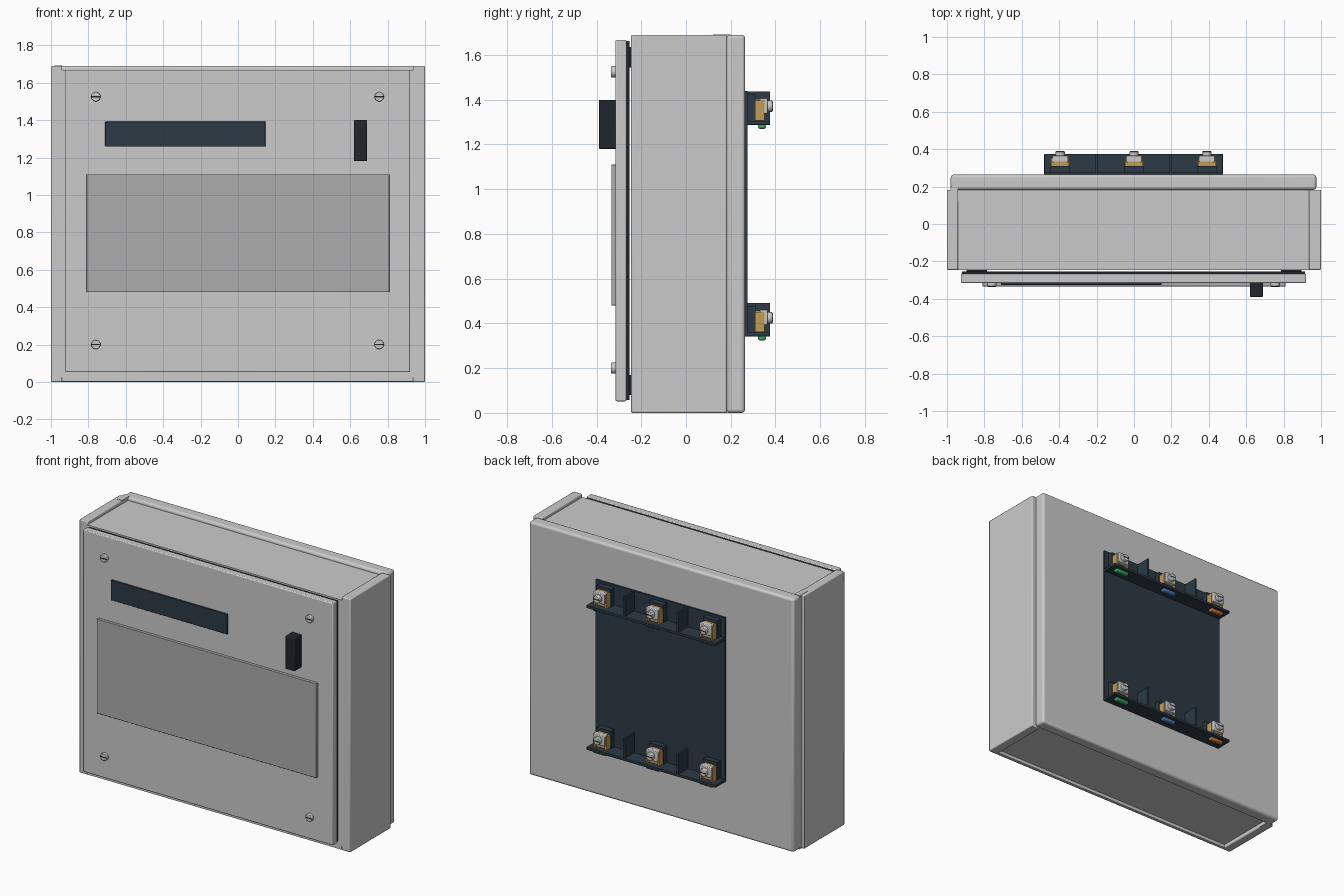
import bpy, bmesh, math
from mathutils import Matrix

if "Cube" in bpy.data.objects:
    bpy.data.objects.remove(bpy.data.objects["Cube"])


def mat(name, r, g, b):
    m = bpy.data.materials.new(name)
    m.diffuse_color = (r, g, b, 1)
    m.use_nodes = True
    m.node_tree.nodes["Principled BSDF"].inputs["Base Color"].default_value = m.diffuse_color
    return m


NAVY = mat("navy", 0.025, 0.042, 0.058)
BLACK = mat("black", 0.015, 0.018, 0.024)
PANEL = mat("panel_grey", 0.42, 0.42, 0.42)
BRASS = mat("brass", 0.55, 0.33, 0.08)
GREEN = mat("green", 0.03, 0.4, 0.12)
BLUE = mat("blue", 0.06, 0.2, 0.5)
ORANGE = mat("orange", 0.55, 0.17, 0.04)


def finish(bm, name, material, bevel=0.0, segs=2):
    me = bpy.data.meshes.new(name)
    bm.to_mesh(me)
    bm.free()
    ob = bpy.data.objects.new(name, me)
    bpy.context.collection.objects.link(ob)
    if material:
        me.materials.append(material)
    if bevel:
        b = ob.modifiers.new("bevel", 'BEVEL')
        b.width, b.segments = bevel, segs
    bpy.ops.object.select_all(action='DESELECT')
    bpy.context.view_layer.objects.active = ob
    ob.select_set(True)
    bpy.ops.object.shade_smooth_by_angle()
    return ob


def box(name, x, y, z, material=None, bevel=0.0, segs=2):
    """Box from (min, max) ranges on each axis."""
    bm = bmesh.new()
    bmesh.ops.create_cube(bm, size=1)
    for v in bm.verts:
        for i, (a, b) in enumerate((x, y, z)):
            v.co[i] = a if v.co[i] < 0 else b
    return finish(bm, name, material, bevel, segs)


def disc(name, x, z, y0, y1, r, material=None, bevel=0.0):
    """Cylinder lying along y."""
    bm = bmesh.new()
    m = Matrix.Translation((x, (y0 + y1) / 2, z)) @ Matrix.Rotation(math.pi / 2, 4, 'X')
    bmesh.ops.create_cone(bm, cap_ends=True, segments=24, radius1=r, radius2=r,
                          depth=y1 - y0, matrix=m)
    return finish(bm, name, material, bevel)


def slotted_screw(name, x, z, y0, y1, r):
    """Screw head with a driver slot across its outer face."""
    disc(name, x, z, min(y0, y1), max(y0, y1), r, None, 0.004)
    s = 0.001 if y1 > y0 else -0.001
    box(name + "_slot", (x - r * 0.9, x + r * 0.9), tuple(sorted((y1 - s * 4, y1 + s))),
        (z - r * 0.13, z + r * 0.13), BLACK)


# Sheet-metal enclosure: core, side walls standing proud, folded back pan
box("enclosure_core", (-0.95, 0.94), (-0.245, 0.19), (0.025, 1.668))
box("side_wall_left", (-1, -0.94), (-0.245, 0.183), (0, 1.69), None, 0.006)
box("side_wall_right", (0.935, 1), (-0.245, 0.183), (0, 1.69), None, 0.006)
box("back_pan", (-0.98, 0.975), (0.183, 0.264), (0, 1.69), None, 0.015, 3)
box("back_pan_tab_left", (-0.98, -0.94), (0.12, 0.2), (0.0, 1.692))
box("bottom_front_lip", (-0.94, 0.935), (-0.245, -0.225), (0.003, 0.04))

# Front door with gasket and corner pads
box("door", (-0.925, 0.92), (-0.315, -0.266), (0.052, 1.668), None, 0.006)
box("door_gasket", (-0.92, 0.915), (-0.267, -0.253), (0.058, 1.662), BLACK)
for x in (-0.84, 0.84):
    for z in (0.125, 1.59):
        box("door_pad", (x - 0.055, x + 0.055), (-0.256, -0.243), (z - 0.045, z + 0.045), BLACK)

# Door details
box("front_panel", (-0.81, 0.81), (-0.334, -0.312), (0.48, 1.11), PANEL, 0.003)
box("dark_plate", (-0.71, 0.147), (-0.326, -0.312), (1.258, 1.392), NAVY, 0.003)
box("handle", (0.62, 0.69), (-0.39, -0.312), (1.18, 1.40), BLACK, 0.006)
for x in (-0.76, 0.755):
    for z in (0.2, 1.525):
        slotted_screw("door_screw", x, z, -0.312, -0.335, 0.025)

# Rear connection plate
box("rear_plate", (-0.48, 0.475), (0.255, 0.275), (0.345, 1.44), NAVY)

# Two rows of terminals: shelf, dividers, clamps, screws, colour markers
for zb in (0.342, 1.288):
    box("terminal_shelf", (-0.48, 0.475), (0.262, 0.375), (zb, zb + 0.018), NAVY, 0.003)
    for x in (-0.2, 0.195):
        box("terminal_divider", (x - 0.006, x + 0.006), (0.265, 0.375), (zb, zb + 0.15), NAVY)
    for x, colour in ((-0.395, ORANGE), (0, BLUE), (0.39, GREEN)):
        box("terminal_base", (x - 0.052, x + 0.052), (0.27, 0.31), (zb + 0.015, zb + 0.135), NAVY)
        for s in (-1, 1):
            box("brass_cheek", tuple(sorted((x + s * 0.036, x + s * 0.048))), (0.305, 0.352),
                (zb + 0.02, zb + 0.11), BRASS)
        box("brass_core", (x - 0.036, x + 0.036), (0.305, 0.335), (zb + 0.02, zb + 0.115), BRASS)
        box("terminal_clamp", (x - 0.042, x + 0.042), (0.33, 0.365), (zb + 0.05, zb + 0.118),
            None, 0.004)
        slotted_screw("terminal_screw", x, zb + 0.083, 0.362, 0.388, 0.025)
        box("colour_marker", (x - 0.05, x + 0.05), (0.322, 0.357), (zb - 0.018, zb + 0.004),
            colour, 0.008)
